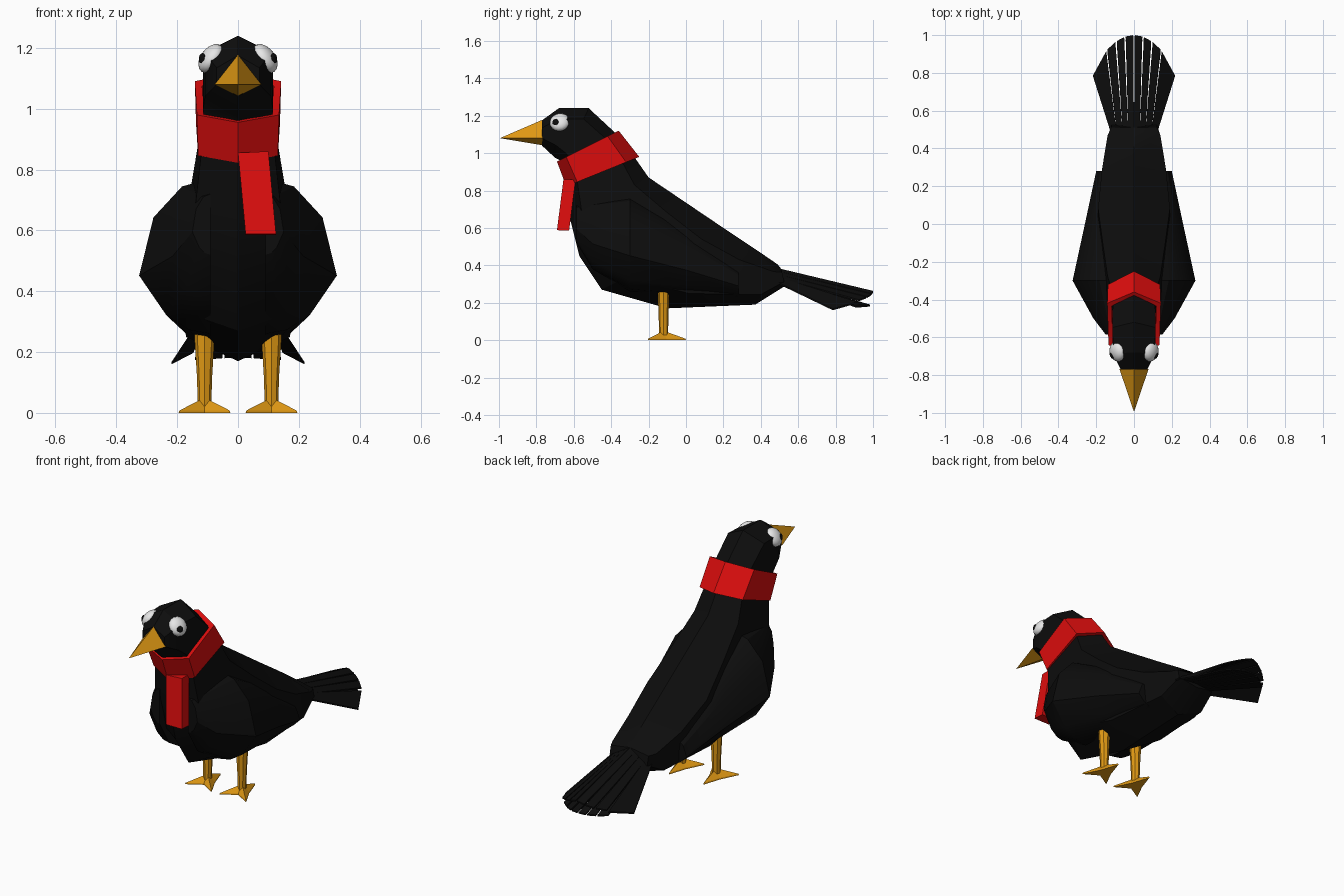
import bpy, bmesh, math
from mathutils import Vector

if "Cube" in bpy.data.objects:
    bpy.data.objects.remove(bpy.data.objects["Cube"], do_unlink=True)


def material(name, rgb):
    m = bpy.data.materials.new(name)
    m.use_nodes = True
    m.diffuse_color = (*rgb, 1)
    b = next(n for n in m.node_tree.nodes if n.type == 'BSDF_PRINCIPLED')
    b.inputs["Base Color"].default_value = (*rgb, 1)
    b.inputs["Roughness"].default_value = 0.8
    return m


BLACK = material("feather black", (0.004, 0.004, 0.004))
RED = material("scarf red", (0.72, 0.004, 0.004))
GOLD = material("beak gold", (0.75, 0.32, 0.007))
WHITE = material("eye white", (0.8, 0.8, 0.8))


def finish(name, bm, mat, angle=30):
    bmesh.ops.recalc_face_normals(bm, faces=bm.faces[:])
    me = bpy.data.meshes.new(name)
    bm.to_mesh(me)
    bm.free()
    me.materials.append(mat)
    ob = bpy.data.objects.new(name, me)
    bpy.context.collection.objects.link(ob)
    if angle:
        bpy.ops.object.select_all(action='DESELECT')
        ob.select_set(True)
        bpy.context.view_layer.objects.active = ob
        bpy.ops.object.shade_smooth_by_angle(angle=math.radians(angle))
    return ob


def loft(name, rings, mat, closed=False, angle=30):
    """Skin a list of equal-length point rings, capped or closed on itself."""
    bm = bmesh.new()
    vs = [[bm.verts.new(p) for p in r] for r in rings]
    pairs = list(zip(vs, vs[1:])) + ([(vs[-1], vs[0])] if closed else [])
    n = len(vs[0])
    for a, b in pairs:
        for i in range(n):
            j = (i + 1) % n
            bm.faces.new((a[i], a[j], b[j], b[i]))
    if not closed:
        bm.faces.new(vs[0])
        bm.faces.new(vs[-1])
    return finish(name, bm, mat, angle)


def hexring(ty, tz, by, bz, w, low=0.15, high=0.82, wl=1.0):
    """Six-sided section with a ridge point on top and underneath."""
    top, bot = Vector((0, ty, tz)), Vector((0, by, bz))
    up, lo = bot.lerp(top, high), bot.lerp(top, low)
    x, xl = Vector((w, 0, 0)), Vector((w * wl, 0, 0))
    return [top, up + x, lo + xl, bot, lo - xl, up - x]


# Head, neck and body in one skin
loft("body", [hexring(*r) for r in (
    (-0.77, 1.175, -0.77, 1.04, 0.07, 0.3, 0.7),
    (-0.68, 1.24, -0.70, 0.975, 0.108, 0.25, 0.78),
    (-0.52, 1.24, -0.66, 0.955, 0.115, 0.15, 0.8),
    (-0.38, 1.11, -0.655, 0.93, 0.112),
    (-0.27, 0.97, -0.635, 0.82, 0.122),
    (-0.20, 0.87, -0.62, 0.65, 0.14),
    (0.0, 0.735, -0.57, 0.45, 0.165),
    (0.2, 0.60, -0.45, 0.27, 0.19, 0.2),
    (0.37, 0.487, -0.10, 0.17, 0.17, 0.25),
    (0.49, 0.405, 0.37, 0.19, 0.14, 0.25),
    (0.51, 0.38, 0.53, 0.29, 0.12, 0.25))], BLACK)

# Beak: four-sided spike
bm = bmesh.new()
base = [bm.verts.new(p) for p in ((0, -0.768, 1.178), (0.077, -0.768, 1.08),
                                  (0, -0.768, 1.042), (-0.077, -0.768, 1.08))]
tip = bm.verts.new((0, -0.995, 1.08))
bm.faces.new(base)
for i in range(4):
    bm.faces.new((base[i], base[(i + 1) % 4], tip))
finish("beak", bm, GOLD, 0)

# Scarf band around the neck, and its hanging end
loft("scarf_band", [hexring(*r, wl=0.95) for r in (
    (-0.36, 1.12, -0.69, 0.955, 0.142),
    (-0.25, 0.98, -0.64, 0.822, 0.138),
    (-0.275, 0.975, -0.61, 0.84, 0.115),
    (-0.385, 1.10, -0.665, 0.962, 0.118))], RED, closed=True)
loft("scarf_end", [
    [(0.0, -0.655, 0.855), (0.1, -0.655, 0.86), (0.1, -0.59, 0.86), (0.0, -0.59, 0.855)],
    [(0.025, -0.69, 0.588), (0.125, -0.69, 0.588), (0.125, -0.625, 0.585), (0.025, -0.625, 0.585)],
], RED, angle=0)

# Folded wings: front to back as (y, centre z, half height, outer x)
WING_SHAPE = ((0, 1), (.4, .9), (.8, .5), (1, -.25), (.62, -.76), (.3, -.95), (0, -1))
WING_RINGS = ((-0.585, 0.62, 0.10, 0.15), (-0.50, 0.56, 0.18, 0.215),
              (-0.30, 0.515, 0.255, 0.325), (0.0, 0.42, 0.18, 0.26),
              (0.28, 0.31, 0.08, 0.20))


def ellipsoid(name, centre, normal, radii, mat):
    """Sphere squashed along its normal."""
    bm = bmesh.new()
    bmesh.ops.create_uvsphere(bm, u_segments=16, v_segments=10, radius=1)
    rot = Vector(normal).to_track_quat('Z', 'Y')
    for v in bm.verts:
        v.co = rot @ Vector((v.co.x * radii[0], v.co.y * radii[0], v.co.z * radii[1])) + Vector(centre)
    finish(name, bm, mat, 60)


for side, s in (("left", 1), ("right", -1)):
    loft(side + "_wing", [[(s * (0.09 + u * (xo - 0.09)), y, zc + v * rz) for u, v in WING_SHAPE]
                          for y, zc, rz, xo in WING_RINGS], BLACK)

    # Bulging eye with a pupil
    ellipsoid(side + "_eye", (s * 0.088, -0.675, 1.165), (s * 0.8, -0.15, 0.6), (0.054, 0.034), WHITE)
    ellipsoid(side + "_pupil", (s * 0.118, -0.698, 1.165), (s * 0.85, -0.45, 0.1), (0.018, 0.008), BLACK)

    # Leg: tapered post
    loft(side + "_leg", [[(s * 0.11 + rx * math.cos(a), -0.12 + ry * math.sin(a), z)
                          for a in (k * math.pi / 4 for k in range(8))]
                         for z, rx, ry in ((0.02, 0.022, 0.024), (0.12, 0.025, 0.026), (0.26, 0.034, 0.031))], GOLD)

    # Foot: low star with two front toes and one back toe
    bm = bmesh.new()
    apex = bm.verts.new((s * 0.11, -0.12, 0.05))
    outline = ((0.085, -0.085), (0.035, 0.015), (0.0, 0.12),
               (-0.035, 0.015), (-0.085, -0.085), (0, -0.035))
    low = [bm.verts.new((s * 0.11 + x, -0.12 + y, 0)) for x, y in outline]
    high = [bm.verts.new((s * 0.11 + x * 0.97, -0.12 + y * 0.97, 0.008)) for x, y in outline]
    bm.faces.new(low)
    for i in range(6):
        j = (i + 1) % 6
        bm.faces.new((low[i], low[j], high[j], high[i]))
        bm.faces.new((high[i], high[j], apex))
    finish(side + "_foot", bm, GOLD, 0)


def feather(name, a0, a1, b0, b1, thick=0.008):
    """Thin blade from root edge a0-a1 to tip edge b0-b1."""
    d = Vector((0, 0, thick))
    a0, a1, b0, b1 = map(Vector, (a0, a1, b0, b1))
    loft(name, [[a0, a1, a1 - d, a0 - d], [b0, b1, b1 - d, b0 - d]], BLACK, angle=0)


# Tail: two fanned layers of slim feathers plus a broad one on each side
TIP_X = (-0.145, -0.095, -0.048, 0.0, 0.048, 0.095, 0.145)


def edge_y(x):
    return 1.0 - 0.08 * (abs(x) / 0.145) ** 2


for layer, root_z, tip_z, drop, back in (("upper", 0.39, 0.265, 0.05, 0.0),
                                         ("lower", 0.34, 0.19, 0.008, 0.015)):
    for i in range(6):
        x0, x1 = TIP_X[i] + 0.004, TIP_X[i + 1] - 0.004
        tips = [(x, edge_y(x) - back, tip_z - drop * abs(x) / 0.145) for x in (x0, x1)]
        roots = [(x * 0.62, 0.47, root_z - drop * abs(x) / 0.145)
                 for x in (TIP_X[i], TIP_X[i + 1])]
        feather(f"tail_{layer}_feather_{i + 1}", *roots, *tips)
for side, s in (("left", 1), ("right", -1)):
    feather(side + "_tail_side_feather", (s * 0.09, 0.47, 0.345), (s * 0.125, 0.49, 0.31),
            (s * 0.147, 0.915, 0.205), (s * 0.218, 0.785, 0.168))
